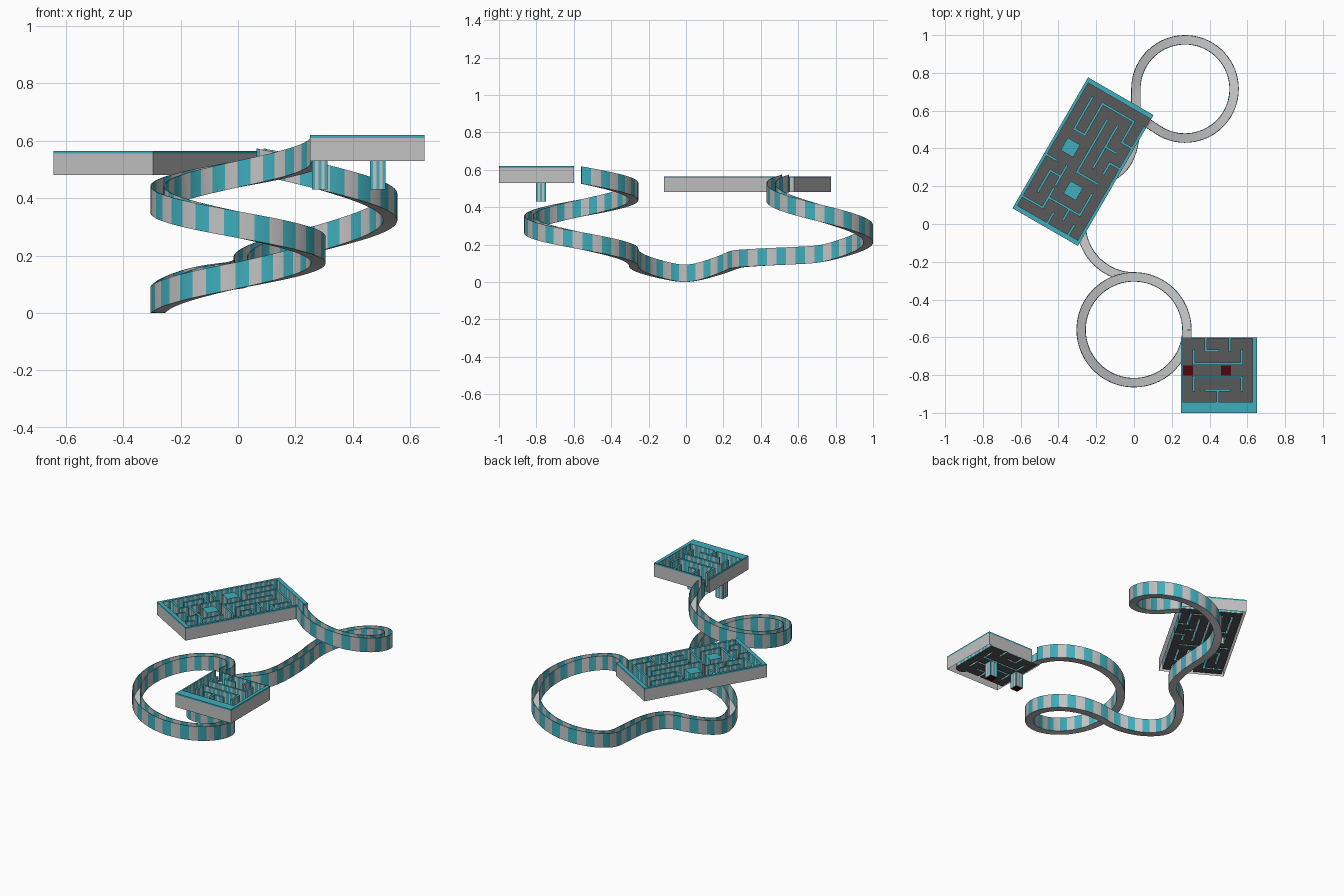
import bpy, bmesh, math
from mathutils import Vector

cube = bpy.data.objects.get("Cube")
if cube:
    bpy.data.objects.remove(cube)


def material(name, rgb):
    m = bpy.data.materials.new(name)
    m.use_nodes = True
    m.diffuse_color = (*rgb, 1)
    m.node_tree.nodes["Principled BSDF"].inputs["Base Color"].default_value = (*rgb, 1)
    return m


MATS = [material("teal", (0.05, 0.42, 0.5)), material("light grey", (0.54, 0.54, 0.54)),
        material("dark grey", (0.1, 0.1, 0.1)), material("dark red", (0.08, 0.002, 0.004))]
TEAL, GREY, DARK, RED = range(4)


def finish(bm, name, loc=(0, 0, 0), turn=0):
    me = bpy.data.meshes.new(name)
    bm.to_mesh(me)
    bm.free()
    for m in MATS:
        me.materials.append(m)
    ob = bpy.data.objects.new(name, me)
    ob.location = loc
    ob.rotation_euler.z = turn
    bpy.context.collection.objects.link(ob)
    return ob


def quad(bm, pts, mat):
    f = bm.faces.new([bm.verts.new(p) for p in pts])
    f.material_index = mat
    return f


def panel(bm, a, b, z0, z1, mat):
    quad(bm, [(*a, z0), (*b, z0), (*b, z1), (*a, z1)], mat)


def striped_wall(bm, a, b, z0, z1, width):
    a, b = Vector(a), Vector(b)
    n = max(2, round((b - a).length / width))
    for k in range(n):
        panel(bm, a.lerp(b, k / n), a.lerp(b, (k + 1) / n), z0, z1, k % 2)


# Maze trays: hollow walls with teal tops, sunken dark floors with grey margins
def grid_lines(n, size, pitch, shift, wall=0.013):
    start = shift - n * pitch / 2
    inner = [start + k * pitch + s for k in range(n) for s in (wall / 2, pitch - wall / 2)]
    return [-size / 2] + inner + [size / 2]


def maze_tray(name, rows, xs, ys, height, loc, turn=0):
    bm = bmesh.new()
    rows = rows[::-1]
    nx, ny = len(xs) - 1, len(ys) - 1
    corners = {}

    def corner(i, j):
        if (i, j) not in corners:
            corners[i, j] = bm.verts.new((xs[i], ys[j], 0))
        return corners[i, j]

    floors = []
    for j in range(ny):
        for i in range(nx):
            if rows[j][i] == " ":
                f = bm.faces.new([corner(i, j), corner(i + 1, j),
                                  corner(i + 1, j + 1), corner(i, j + 1)])
                f.material_index = DARK
                floors.append(f)
    rim = bmesh.ops.inset_region(bm, faces=floors, thickness=0.01, use_boundary=True)
    for f in rim["faces"]:
        f.material_index = GREY

    for j in range(ny):
        for i in range(nx):
            c = [(xs[i], ys[j]), (xs[i + 1], ys[j]), (xs[i + 1], ys[j + 1]), (xs[i], ys[j + 1])]
            solid = rows[j][i] == "#"
            if solid:
                quad(bm, [(*p, height) for p in c], TEAL)
            for k, (di, dj) in enumerate([(0, -1), (1, 0), (0, 1), (-1, 0)]):
                a, b = c[k], c[(k + 1) % 4]
                u, v = i + di, j + dj
                inside = 0 <= u < nx and 0 <= v < ny
                if solid and not inside:
                    panel(bm, a, b, 0, height - 0.01, GREY)
                    panel(bm, a, b, height - 0.01, height, TEAL)
                elif not solid and inside and rows[v][u] == "#":
                    striped_wall(bm, b, a, 0, height, 0.018)
    return finish(bm, name, loc, turn)


SMALL = ["# ###########",
         "#   #   #   #",
         "# # ### # # #",
         "# #       # #",
         "# ######### #",
         "#           #",
         "# ######### #",
         "# #       # #",
         "# # ##### # #",
         "#     #     #",
         "#############"]
LARGE = ["#############",
         "#            ",
         "# # ####### #",
         "# # #     # #",
         "# # # # # # #",
         "# # # # # # #",
         "# # # # # ###",
         "# # # # #   #",
         "# ### # ### #",
         "#     # #   #",
         "# ### # # ###",
         "# ### # # # #",
         "# ### # # # #",
         "#     #     #",
         "### # ##### #",
         "#   #       #",
         "# ### ### # #",
         "# # # ### # #",
         "# #   ### # #",
         "# # #     # #",
         "# # ####### #",
         "#   #   #   #",
         "##### # # # #",
         "#     #   # #",
         "#############"]
maze_tray("small_maze_tray", SMALL, grid_lines(6, 0.4, 0.0635, -0.006),
          grid_lines(5, 0.4, 0.07, 0.025), 0.09, (0.45, -0.8, 0.53))
maze_tray("large_maze_tray", LARGE, grid_lines(6, 0.4, 0.0635, 0),
          grid_lines(12, 0.8, 0.0635, 0), 0.085, (-0.27, 0.33, 0.48), math.radians(-30))

# Trap shafts hanging below the small tray, with red ends
for name, x in (("left_trap_shaft", 0.487), ("right_trap_shaft", 0.285)):
    bm = bmesh.new()
    h = 0.027
    c = [(-h, -h), (h, -h), (h, h), (-h, h)]
    for k in range(4):
        striped_wall(bm, c[k], c[(k + 1) % 4], 0, 0.1, 0.011)
    quad(bm, [(*p, 0) for p in c[::-1]], RED)
    quad(bm, [(*p, 0.103) for p in c], RED)
    finish(bm, name, (x, -0.775, 0.43))

# Round goal pad in the corner of the small tray
bm = bmesh.new()
bmesh.ops.create_circle(bm, cap_ends=True, radius=0.045, segments=12)
for f in bm.faces:
    f.material_index = DARK
finish(bm, "goal_pad", (0.58, -0.93, 0.532))

# Small floor plate between the small tray and the track
bm = bmesh.new()
quad(bm, [(-0.025, -0.02, 0), (0.025, -0.02, 0), (0.025, 0.02, 0), (-0.025, 0.02, 0)], GREY)
finish(bm, "bridge_plate", (0.28, -0.58, 0.53))


# Track centre line: helix, hairpin, S-bend, rising loop, short straight
def arc(cx, cy, r, a0, a1, z0, z1, n=80):
    out = []
    for k in range(n):
        t = k / n
        a = math.radians(a0 + (a1 - a0) * t)
        out.append(Vector((cx + r * math.cos(a), cy + r * math.sin(a), z0 + (z1 - z0) * t)))
    return out


def bend(p, z0, z1, n=40):
    p = [Vector(q) for q in p]
    out = []
    for k in range(n):
        t = k / n
        s = 1 - t
        q = s**3 * p[0] + 3 * s * s * t * p[1] + 3 * s * t * t * p[2] + t**3 * p[3]
        out.append(Vector((q.x, q.y, z0 + (z1 - z0) * t)))
    return out


raw = arc(0, -0.56, 0.28, 0, 450, 0.525, 0.085, 240)
raw += arc(0, 0, 0.28, 270, 180, 0.085, -0.01)
raw += arc(0, 0, 0.28, 180, 115, -0.01, 0.075)
raw += bend([(-0.118, 0.254), (0.027, 0.322), (0.01, 0.52), (0.01, 0.715)], 0.075, 0.1)
raw += arc(0.27, 0.715, 0.26, 180, -120, 0.1, 0.47, 160)
raw.append(Vector((0.078, 0.53, 0.48)))

# Even spacing along the path, so that stripes have equal width
STEP = 0.025
path, left = [raw[0]], STEP
for a, b in zip(raw, raw[1:]):
    length = (b - a).length
    d = left
    while d <= length:
        path.append(a.lerp(b, d / length))
        d += STEP
    left = d - length
path.append(raw[-1])
for _ in range(6):
    zs = [p.z for p in path]
    for k in range(1, len(path) - 1):
        path[k].z = (zs[k - 1] + zs[k] + zs[k + 1]) / 3
low = min(p.z for p in path)

# Channel-shaped section swept along the path, with striped side walls
W, T, H = 0.025, 0.004, 0.093
section = [(-W, 0), (W, 0), (W, H), (W - T, H), (W - T, T), (T - W, T), (T - W, H), (-W, H)]
bm = bmesh.new()
rings = []
for k, p in enumerate(path):
    d = path[min(k + 1, len(path) - 1)] - path[max(k - 1, 0)]
    side = Vector((d.y, -d.x, 0)).normalized()
    rings.append([bm.verts.new(p + side * u + Vector((0, 0, v - low))) for u, v in section])
for k, (r, s) in enumerate(zip(rings, rings[1:])):
    for e in range(8):
        f = bm.faces.new([r[e], r[(e + 1) % 8], s[(e + 1) % 8], s[e]])
        f.material_index = GREY if e in (0, 4) else k // 2 % 2
for ring in (rings[0], rings[-1]):
    bm.faces.new(ring).material_index = GREY
bmesh.ops.recalc_face_normals(bm, faces=bm.faces)
track = finish(bm, "striped_track")
bpy.context.view_layer.objects.active = track
track.select_set(True)
bpy.ops.object.shade_smooth_by_angle()
